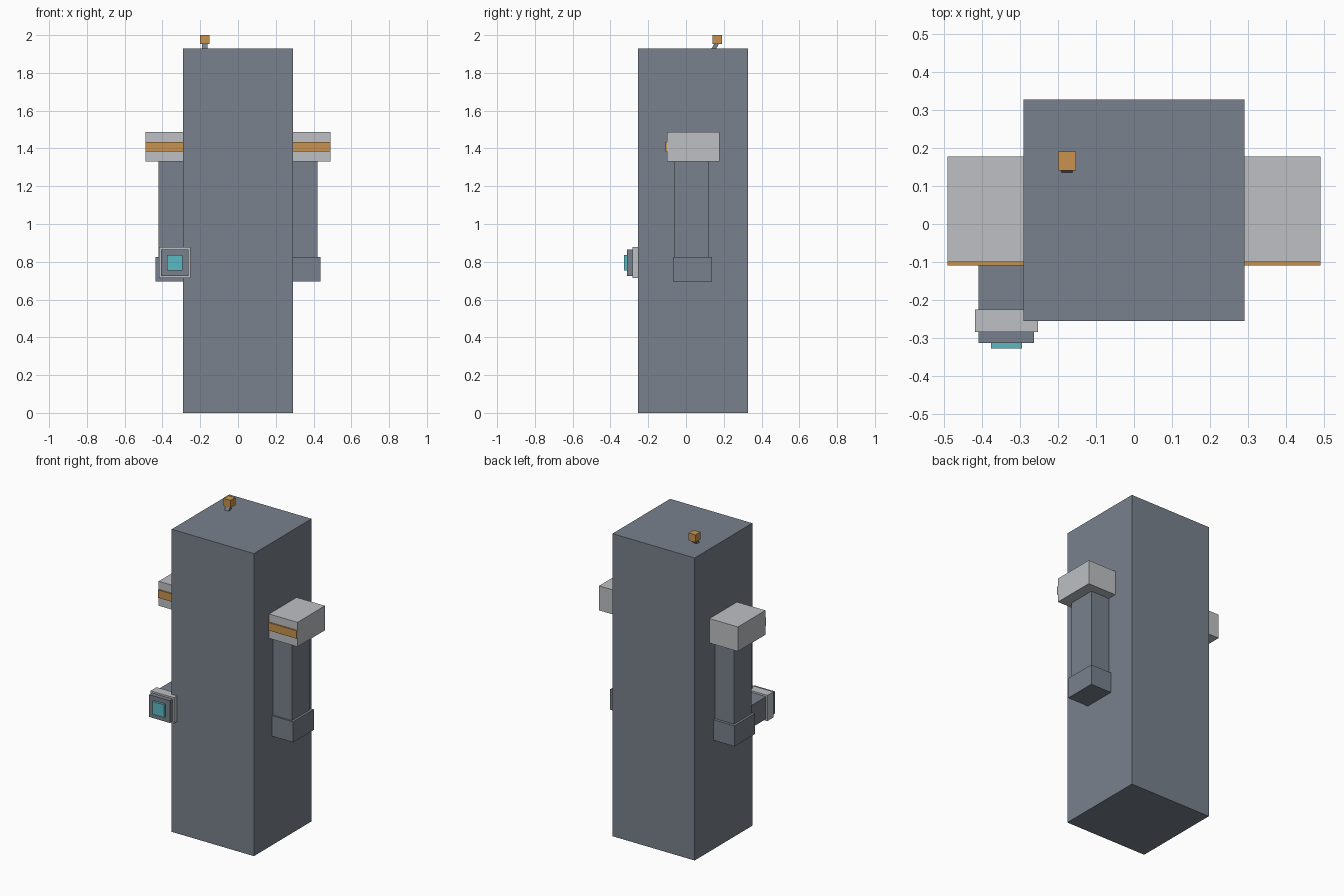
import bpy
import bmesh
from mathutils import Matrix, Vector

if "Cube" in bpy.data.objects:
    bpy.data.objects.remove(bpy.data.objects["Cube"], do_unlink=True)


def material(name, rgb):
    mat = bpy.data.materials.new(name)
    mat.use_nodes = True
    mat.diffuse_color = (*rgb, 1)
    mat.node_tree.nodes["Principled BSDF"].inputs["Base Color"].default_value = (*rgb, 1)
    return mat


steel = material("steel grey", (0.19, 0.22, 0.265))
pale = material("pale grey", (0.51, 0.53, 0.55))
amber = material("amber", (0.58, 0.29, 0.075))
teal = material("teal", (0.10, 0.50, 0.56))


def box(name, mat, x, y, z, lean=0.0):
    """Box between (low, high) limits; lean shifts the top along y."""
    lo, hi = Vector((x[0], y[0], z[0])), Vector((x[1], y[1], z[1]))
    mesh = bpy.data.meshes.new(name)
    bm = bmesh.new()
    bmesh.ops.create_cube(bm, size=1, matrix=Matrix.LocRotScale((lo + hi) / 2, None, hi - lo))
    for v in bm.verts:
        if v.co.z > (z[0] + z[1]) / 2:
            v.co.y += lean
    bm.to_mesh(mesh)
    bm.free()
    mesh.materials.append(mat)
    obj = bpy.data.objects.new(name, mesh)
    bpy.context.collection.objects.link(obj)
    return obj


# Main column
box("body", steel, (-0.29, 0.29), (-0.254, 0.327), (0, 1.93))

# Shoulders and hanging arms, one per side
for side, s in (("left", 1), ("right", -1)):
    def arm_part(name, mat, inner, outer, y, z):
        box(f"{side}_{name}", mat, sorted((s * inner, s * outer)), y, z)

    arm_part("shoulder", pale, 0.25, 0.49, (-0.10, 0.177), (1.33, 1.486))
    arm_part("shoulder_stripe", amber, 0.25, 0.49, (-0.109, -0.10), (1.385, 1.435))
    arm_part("upper_arm", steel, 0.24, 0.422, (-0.06, 0.12), (0.82, 1.34))
    arm_part("elbow", steel, 0.23, 0.438, (-0.07, 0.138), (0.695, 0.826))

# Right forearm reaching forward, with cuff and glowing panel
box("right_forearm", steel, (-0.408, -0.262), (-0.313, 0.0), (0.724, 0.866))
box("right_cuff", pale, (-0.418, -0.252), (-0.284, -0.224), (0.713, 0.877))
box("right_panel", teal, (-0.376, -0.294), (-0.327, -0.313), (0.755, 0.837))

# Antenna on the top
box("antenna_stem", steel, (-0.19, -0.162), (0.13, 0.155), (1.92, 1.955), lean=0.02)
box("antenna_tip", amber, (-0.2, -0.152), (0.14, 0.19), (1.952, 2.0))
